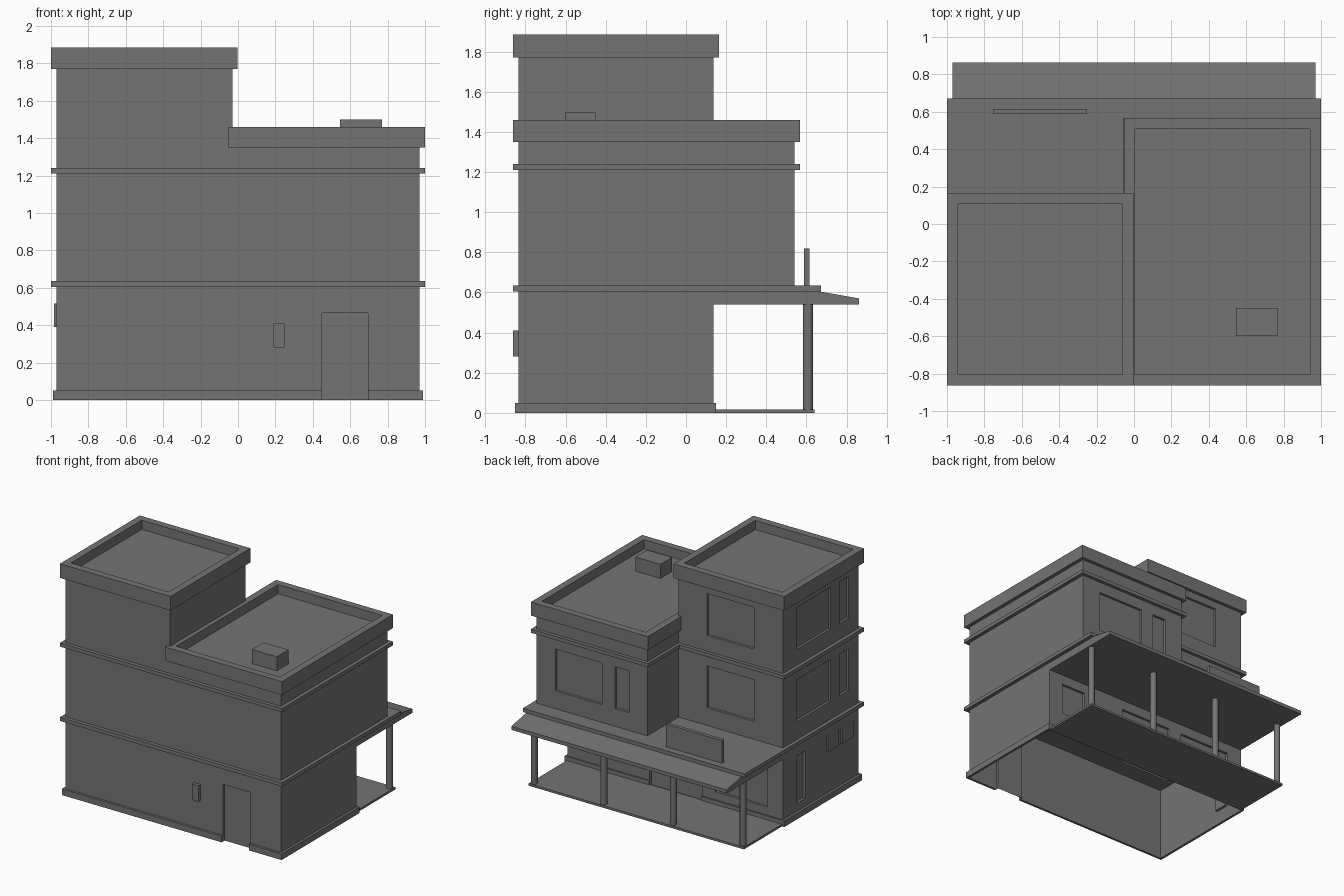
import bpy, bmesh
from mathutils import Vector

if "Cube" in bpy.data.objects:
    bpy.data.objects.remove(bpy.data.objects["Cube"])

# Dark grey paint for every part
PAINT = bpy.data.materials.new("dark_grey")
PAINT.diffuse_color = (0.174, 0.174, 0.174, 1)
PAINT.use_nodes = True
PAINT.node_tree.nodes["Principled BSDF"].inputs["Base Color"].default_value = PAINT.diffuse_color


def finish(name, bm):
    bmesh.ops.recalc_face_normals(bm, faces=bm.faces)
    me = bpy.data.meshes.new(name)
    bm.to_mesh(me)
    bm.free()
    me.materials.append(PAINT)
    ob = bpy.data.objects.new(name, me)
    bpy.context.collection.objects.link(ob)
    return ob


def box_bm(x, y, z):
    bm = bmesh.new()
    bmesh.ops.create_cube(bm, size=1)
    for v in bm.verts:
        v.co = Vector(r[0] if c < 0 else r[1] for r, c in zip((x, y, z), v.co))
    return bm


def box(name, x, y, z):
    return finish(name, box_bm(x, y, z))


def body(name, x, y, z, openings, open_bottom=False):
    """Storey block with shallow recesses for windows and doors."""
    ob = box(name, x, y, z)
    cutters = []
    for i, (cx, cy, cz) in enumerate(openings):
        c = box(f"{name}_cutter_{i}", cx, cy, cz)
        c.hide_render = True
        m = ob.modifiers.new("recess", 'BOOLEAN')
        m.operation, m.solver, m.object = 'DIFFERENCE', 'EXACT', c
        cutters.append(c)
    bpy.context.view_layer.update()
    me = bpy.data.meshes.new_from_object(ob.evaluated_get(bpy.context.evaluated_depsgraph_get()))
    ob.modifiers.clear()
    ob.data = me
    for c in cutters:
        bpy.data.objects.remove(c)
    if open_bottom:
        bm = bmesh.new()
        bm.from_mesh(me)
        low = [f for f in bm.faces if f.normal.z < -0.9 and f.calc_center_median().z < 0.01]
        bmesh.ops.delete(bm, geom=low, context='FACES')
        bm.to_mesh(me)
        bm.free()
    return ob


def parapet(name, x, y, z, depth):
    """Flat roof with a raised rim."""
    bm = box_bm(x, y, z)
    bm.normal_update()
    top = max(bm.faces, key=lambda f: f.calc_center_median().z)
    bmesh.ops.inset_region(bm, faces=[top], thickness=0.058, use_even_offset=True)
    r = bmesh.ops.extrude_face_region(bm, geom=[top])
    verts = [v for v in r["geom"] if isinstance(v, bmesh.types.BMVert)]
    bmesh.ops.translate(bm, verts=verts, vec=(0, 0, -depth))
    if top.is_valid:
        bmesh.ops.delete(bm, geom=[top], context='FACES')
    finish(name, bm)


D = 0.02                       # recess depth
FRONT, BACK, WING = -0.834, 0.138, 0.54
UP2, UP3 = (0.78, 1.12), (1.37, 1.71)
back = (BACK - D, BACK + 0.1)
left = (-1.1, -0.97 + D)

# Ground floor, open underneath
body("ground_floor", (-0.97, 0.97), (FRONT, BACK), (0, 0.605), [
    ((0.45, 0.695), (-1, FRONT + D), (-0.1, 0.465)),
    ((-0.24, 0.23), back, (-0.1, 0.46)),
    ((-0.83, -0.36), back, (0.115, 0.46)),
    ((0.62, 0.84), back, (0.2, 0.46)),
    (left, (-0.15, -0.034), (0.115, 0.5)),
], True)

# Tower and wing upper floors
tower_cuts = []
for z in (UP2, UP3):
    tower_cuts += [((-0.71, -0.285), back, z),
                   (left, (-0.475, -0.034), z),
                   (left, (-0.709, -0.592), z)]
body("tower", (-0.97, -0.03), (FRONT, BACK), (0.61, 1.79), tower_cuts)
wing_back = (WING - D, WING + 0.1)
body("wing", (-0.03, 0.97), (FRONT, WING), (0.61, 1.37), [
    ((0.378, 0.80), wing_back, UP2), ((0.135, 0.26), wing_back, UP2)])

# Plinth strips, broken at the doors
for i, (x, y) in enumerate([
        ((-0.99, 0.45), (-0.853, FRONT)), ((0.695, 0.99), (-0.853, FRONT)),
        ((-0.99, -0.24), (BACK, 0.15)), ((0.23, 0.99), (BACK, 0.15)),
        ((-0.99, -0.97), (FRONT, BACK)), ((0.97, 0.99), (FRONT, BACK))]):
    box(f"plinth_{i}", x, y, (0, 0.05))

# Floor bands
box("first_floor_band", (-1, 1), (-0.863, 0.672), (0.605, 0.635))
box("upper_band_tower", (-1, -0.055), (-0.863, 0.165), (1.21, 1.24))
box("upper_band_wing", (-0.055, 1), (-0.863, 0.567), (1.21, 1.24))

# Roofs
parapet("tower_roof", (-1, -0.003), (-0.863, 0.165), (1.77, 1.885), 0.075)
parapet("wing_roof", (-0.053, 1), (-0.863, 0.567), (1.35, 1.46), 0.075)
box("roof_unit", (0.545, 0.77), (-0.6, -0.45), (1.38, 1.5))

# Canopy with sloping edge
bm = bmesh.new()
profile = [(BACK, 0.54), (0.863, 0.54), (0.863, 0.57), (0.67, 0.604), (BACK, 0.604)]
f = bm.faces.new([bm.verts.new((-0.97, y, z)) for y, z in profile])
r = bmesh.ops.extrude_face_region(bm, geom=[f])
bmesh.ops.translate(bm, vec=(1.94, 0, 0),
                    verts=[v for v in r["geom"] if isinstance(v, bmesh.types.BMVert)])
finish("canopy", bm)

# Terrace and columns
box("terrace", (-0.97, 0.97), (BACK, 0.64), (0, 0.018))
for i in range(4):
    bpy.ops.mesh.primitive_cylinder_add(vertices=12, radius=0.025, depth=0.54,
                                        location=(-0.94 + i * 1.88 / 3, 0.608, 0.275))
    col = bpy.context.object
    col.name = f"column_{i}"
    col.data.materials.append(PAINT)
    bpy.ops.object.shade_smooth_by_angle()

# Sign board and wall boxes
box("sign_board", (-0.755, -0.25), (0.587, 0.616), (0.63, 0.82))
box("meter_box", (0.19, 0.248), (-0.863, FRONT), (0.28, 0.41))
for i, y in enumerate([(-0.56, -0.42), (-0.755, -0.6)]):
    box(f"side_box_{i}", (-0.985, -0.97), y, (0.39, 0.515))
